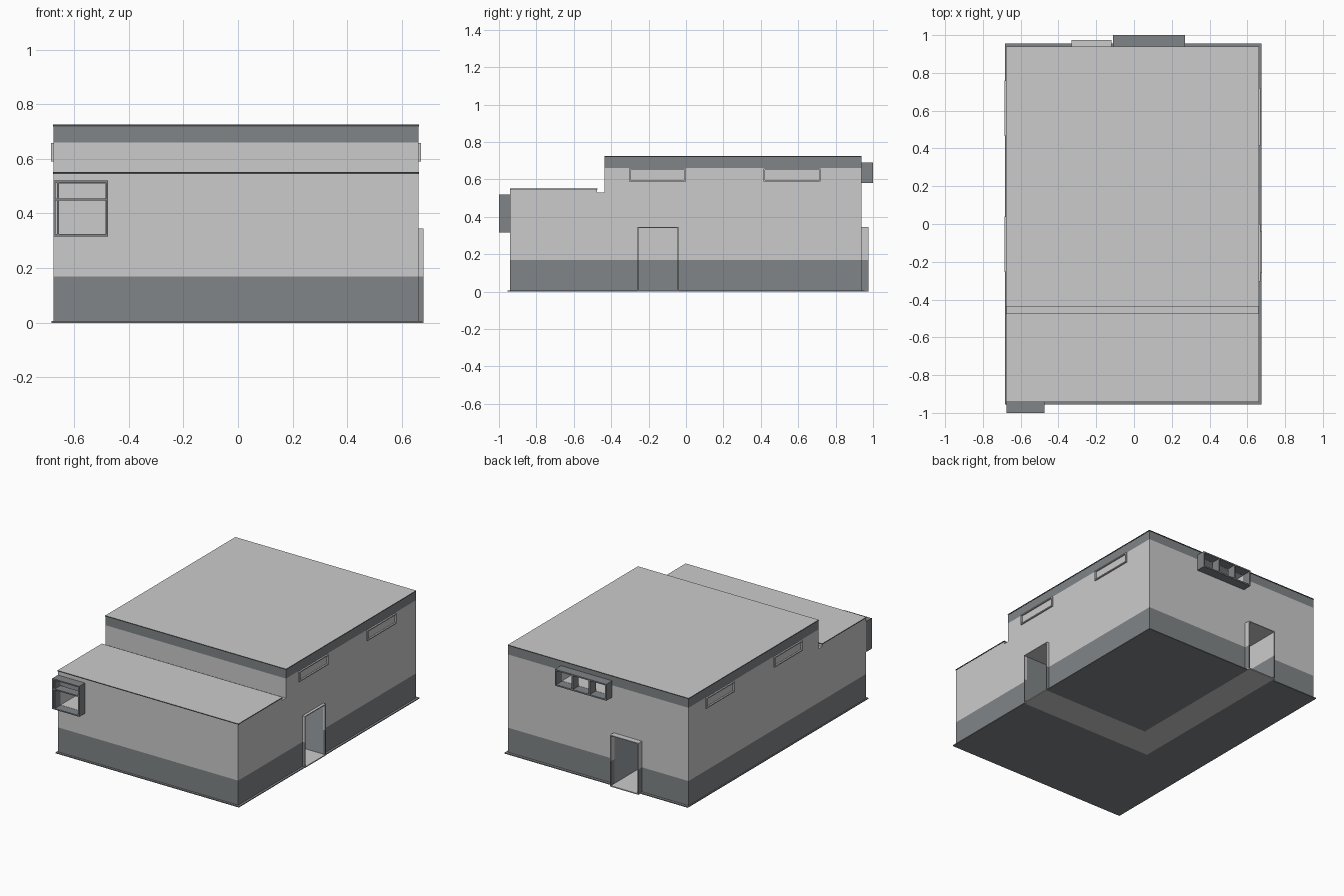
import bpy
import bmesh
from mathutils import Vector

if "Cube" in bpy.data.objects:
    bpy.data.objects.remove(bpy.data.objects["Cube"])


def material(name, rgb):
    m = bpy.data.materials.new(name)
    m.use_nodes = True
    m.diffuse_color = (*rgb, 1)
    m.node_tree.nodes["Principled BSDF"].inputs["Base Color"].default_value = (*rgb, 1)
    return m


MATS = [material("pale_grey", (0.6, 0.6, 0.6)),
        material("slate_grey", (0.22, 0.235, 0.245)),
        material("blue_grey", (0.33, 0.36, 0.38)),
        material("charcoal", (0.06, 0.065, 0.07))]
PALE, SLATE, BLUE, CHARCOAL = range(4)

# Main dimensions
LEFT, RIGHT = -0.675, 0.66
FRONT, BACK, STEP = -0.94, 0.937, -0.435
BAND, FASCIA, PLATE = 0.17, 0.66, 0.006
EPS = 0.002


def finish(name, bm, rule):
    """Turn a bmesh into an object, colouring each face by a rule."""
    bm.normal_update()
    for f in bm.faces:
        f.material_index = rule(f.calc_center_median(), f.normal) if callable(rule) else rule
    mesh = bpy.data.meshes.new(name)
    bm.to_mesh(mesh)
    bm.free()
    for m in MATS:
        mesh.materials.append(m)
    ob = bpy.data.objects.new(name, mesh)
    bpy.context.scene.collection.objects.link(ob)
    return ob


def slice_at(bm, z):
    bmesh.ops.bisect_plane(bm, geom=bm.verts[:] + bm.edges[:] + bm.faces[:],
                           plane_co=(0, 0, z), plane_no=(0, 0, 1))


def boxes(name, parts, rule, cuts=()):
    """One object from several (low corner, high corner) boxes."""
    bm = bmesh.new()
    for lo, hi in parts:
        lo, hi = Vector(lo), Vector(hi)
        new = bmesh.ops.create_cube(bm, size=1)["verts"]
        for v in new:
            v.co = (lo + hi) / 2 + v.co * (hi - lo)
    for z in cuts:
        slice_at(bm, z)
    return finish(name, bm, rule)


def carve(ob, openings, rule, cuts=()):
    """Cut box openings out of an object, then recolour its faces."""
    cutters = []
    for i, opening in enumerate(openings):
        c = boxes(f"cutter_{i}", [opening], PALE)
        c.hide_render = True
        mod = ob.modifiers.new("opening", "BOOLEAN")
        mod.operation, mod.solver, mod.object = "DIFFERENCE", "EXACT", c
        cutters.append(c)
    graph = bpy.context.evaluated_depsgraph_get()
    bm = bmesh.new()
    bm.from_object(ob, graph)
    for z in cuts:
        slice_at(bm, z)
    name = ob.name
    for o in cutters + [ob]:
        bpy.data.objects.remove(o)
    return finish(name, bm, rule)


def frame(name, axis, span, depth, heights, t, rule, uprights=(), rails=(), sill=True):
    """Rectangular frame on a wall; axis is the direction the span runs along."""
    (a, b), (z0, z1) = span, heights
    bars = [(a, a + t, z0, z1), (b - t, b, z0, z1), (a, b, z1 - t, z1)]
    if sill:
        bars.append((a, b, z0, z0 + t))
    bars += [(u, u + t, z0, z1) for u in uprights]
    bars += [(a, b, r, r + t) for r in rails]
    parts = []
    for s0, s1, h0, h1 in bars:
        lo, hi = (s0, depth[0], h0), (s1, depth[1], h1)
        if axis == "y":
            lo, hi = (depth[0], s0, h0), (depth[1], s1, h1)
        parts.append((lo, hi))
    return boxes(name, parts, rule, cuts=[] if sill else [BAND])


def two_tone(c, n):
    return SLATE if c.z < BAND else PALE


# Passage joining the two doorways
SIDE_DOOR, BACK_DOOR = (-0.26, -0.04), (-0.33, -0.12)
J = 0.006
passage = [((BACK_DOOR[0] + J, SIDE_DOOR[0] + J, -0.1), (1, SIDE_DOOR[1] - J, 0.339)),
           ((BACK_DOOR[0] + J, SIDE_DOOR[0] + J, -0.1), (BACK_DOOR[1] - J, 1.2, 0.339))]
window_rooms = [((-0.655, -1.1, 0.325), (-0.485, -0.55, 0.51)),
                ((-0.102, 0.5, 0.59), (0.262, 1.2, 0.68))]


def wall_colour(c, n):
    outer = (c.x < LEFT + EPS or c.x > RIGHT - EPS or c.y < FRONT + EPS
             or c.y > BACK - EPS or abs(c.y - STEP) < EPS)
    if n.z < -0.5 and c.z < BAND:
        return CHARCOAL
    if outer:
        return SLATE if c.z < BAND or c.z > FASCIA else PALE
    if c.z < 0.35:
        if n.x < -0.5 or n.y < -0.5:
            return BLUE
        return SLATE if c.z < BAND or n.y > 0.5 else PALE
    return PALE


# Stepped building body: side profile extruded across the width
profile = [(FRONT, PLATE), (FRONT, 0.545), (-0.475, 0.545), (-0.475, 0.53),
           (STEP, 0.53), (STEP, 0.719), (BACK, 0.719), (BACK, PLATE)]
bm = bmesh.new()
face = bm.faces.new([bm.verts.new((LEFT, y, z)) for y, z in profile])
side = bmesh.ops.extrude_face_region(bm, geom=[face])["geom"]
bmesh.ops.translate(bm, vec=(RIGHT - LEFT, 0, 0),
                    verts=[g for g in side if isinstance(g, bmesh.types.BMVert)])
bmesh.ops.recalc_face_normals(bm, faces=bm.faces[:])
walls = finish("walls", bm, PALE)
carve(walls, passage + window_rooms, wall_colour, cuts=(BAND, FASCIA))

# Ground plate, open beneath the passage
base = boxes("base_plate", [((-0.682, -0.955, 0), (0.675, 0.955, PLATE))], SLATE)
carve(base, passage, SLATE)

# Passage floor
boxes("passage_floor", [
    ((BACK_DOOR[0], SIDE_DOOR[0], 0), (0.678, SIDE_DOOR[1], PLATE + 0.001)),
    ((BACK_DOOR[0], SIDE_DOOR[1], 0), (BACK_DOOR[1], 0.975, PLATE + 0.001))], PALE)


# Roof slabs with dark edges
def roof_colour(c, n):
    return PALE if n.z > 0.5 else CHARCOAL


for name, y0, y1, top in (("upper_roof", STEP, BACK, 0.725), ("lower_roof", FRONT, -0.475, 0.551)):
    boxes(name, [((LEFT - EPS, y0 - EPS, top - 0.006), (RIGHT + EPS, y1 + EPS, top))], roof_colour)

# Door surrounds
frame("side_door_frame", "y", SIDE_DOOR, (RIGHT, 0.678), (0, 0.345), J, two_tone, sill=False)
frame("back_door_frame", "x", BACK_DOOR, (BACK, 0.975), (0, 0.345), J, two_tone, sill=False)

# Projecting window boxes
frame("front_window_box", "x", (-0.675, -0.475), (-1.0, FRONT), (0.316, 0.52), 0.008, SLATE,
      uprights=[-0.663], rails=[0.447])
frame("back_window_box", "x", (-0.11, 0.27), (BACK, 1.0), (0.58, 0.69), 0.009, SLATE,
      uprights=[0.012, 0.138])

# Shallow side window frames
for y0 in (-0.305, 0.415):
    tag = "front" if y0 < 0 else "rear"
    frame(f"{tag}_window_frame_plus_x", "y", (y0, y0 + 0.305), (RIGHT, RIGHT + 0.01),
          (0.59, 0.658), 0.007, PALE)
    frame(f"{tag}_window_frame_minus_x", "y", (y0 + 0.05, y0 + 0.345), (LEFT - 0.01, LEFT),
          (0.59, 0.658), 0.007, PALE)
